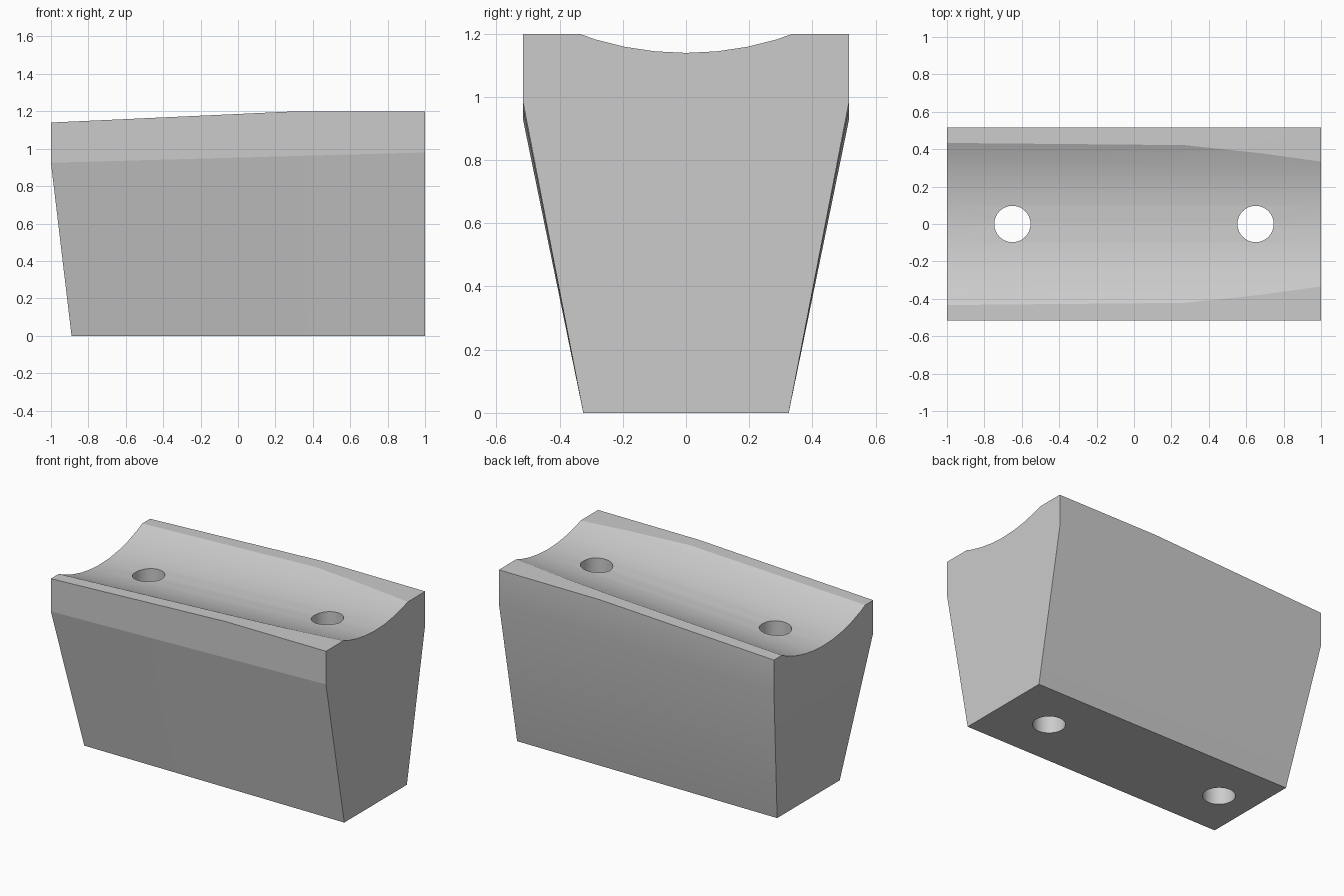
import bpy, bmesh, math
from mathutils import Matrix

cube = bpy.data.objects.get("Cube")
if cube:
    bpy.data.objects.remove(cube, do_unlink=True)

grey = bpy.data.materials.new("light_grey")
grey.use_nodes = True
colour = (0.6, 0.6, 0.6, 1)
grey.diffuse_color = colour
grey.node_tree.nodes["Principled BSDF"].inputs["Base Color"].default_value = colour


def make_object(name, bm):
    bmesh.ops.recalc_face_normals(bm, faces=bm.faces)
    mesh = bpy.data.meshes.new(name)
    bm.to_mesh(mesh)
    bm.free()
    mesh.materials.append(grey)
    obj = bpy.data.objects.new(name, mesh)
    bpy.context.collection.objects.link(obj)
    return obj


def cylinder(name, radius, depth, sides, matrix):
    bm = bmesh.new()
    bmesh.ops.create_cone(bm, cap_ends=True, segments=sides, radius1=radius,
                          radius2=radius, depth=depth, matrix=matrix)
    obj = make_object(name, bm)
    obj.hide_render = True
    return obj


# Tapered block lofted through three cross-sections
HALF_BASE, HALF_TOP = 0.325, 0.515
stations = [  # base x, upper x, crease height, top height
    (-0.89, -1.0, 0.925, 1.14),
    (0.27, 0.27, 0.96, 1.198),
    (1.0, 1.0, 0.98, 1.198),
]
bm = bmesh.new()
rings = []
for base_x, x, crease, top in stations:
    half = [(base_x, HALF_BASE, 0), (x, HALF_TOP, crease), (x, HALF_TOP, top)]
    ring = half + [(px, -py, pz) for px, py, pz in reversed(half)]
    rings.append([bm.verts.new(p) for p in ring])
for a, b in zip(rings, rings[1:]):
    for i in range(6):
        j = (i + 1) % 6
        bm.faces.new((a[i], a[j], b[j], b[i]))
# End faces: sloped lower part and upright upper part
for r in (rings[0], rings[-1]):
    bm.faces.new((r[0], r[1], r[4], r[5]))
    bm.faces.new((r[1], r[2], r[3], r[4]))
block = make_object("saddle_block", bm)

# Cutters: shallow sloping groove along the top, two vertical bolt holes
RADIUS, SLOPE = 0.99, 0.05
tilt = math.pi / 2 - math.atan(SLOPE)
groove = cylinder("groove_cutter", RADIUS, 4, 64,
                  Matrix.Translation((0, 0, 1.09 + RADIUS)) @ Matrix.Rotation(tilt, 4, "Y"))
cutters = [groove]
for side, x in (("right", -0.65), ("left", 0.65)):
    cutters.append(cylinder(side + "_hole_cutter", 0.097, 4, 32,
                            Matrix.Translation((x, 0, 0.5))))

bpy.ops.object.select_all(action="DESELECT")
block.select_set(True)
bpy.context.view_layer.objects.active = block
for cutter in cutters:
    mod = block.modifiers.new("cut", "BOOLEAN")
    mod.operation = "DIFFERENCE"
    mod.solver = "EXACT"
    mod.object = cutter
    bpy.ops.object.modifier_apply(modifier=mod.name)
    bpy.data.objects.remove(cutter, do_unlink=True)

# Smooth groove, holes and back; crisp crease along the front
bpy.ops.object.shade_smooth_by_angle(angle=math.radians(15))
bm = bmesh.new()
bm.from_mesh(block.data)
for e in bm.edges:
    if all(v.co.y < -HALF_TOP + 0.001 and v.co.z < 1 for v in e.verts):
        e.smooth = False
bm.to_mesh(block.data)
bm.free()
